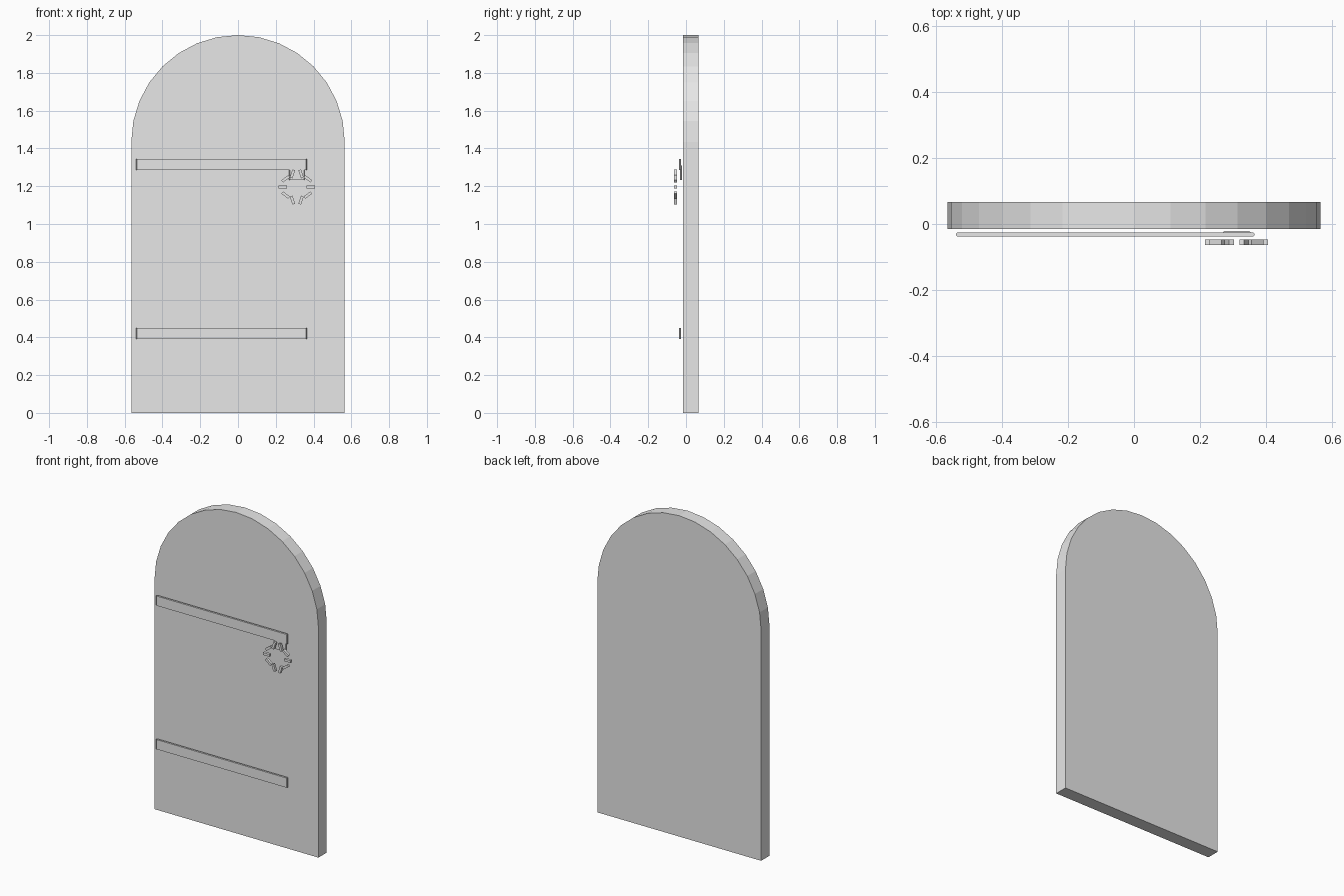
import bpy
import bmesh
from math import cos, sin, pi
from mathutils import Matrix

if "Cube" in bpy.data.objects:
    bpy.data.objects.remove(bpy.data.objects["Cube"], do_unlink=True)

# One plain grey for everything
GREY = (0.8, 0.8, 0.8, 1)
grey = bpy.data.materials.new("light_grey")
grey.use_nodes = True
grey.diffuse_color = GREY
grey.node_tree.nodes["Principled BSDF"].inputs["Base Color"].default_value = GREY


def finish(bm, name):
    bmesh.ops.recalc_face_normals(bm, faces=bm.faces)
    mesh = bpy.data.meshes.new(name)
    bm.to_mesh(mesh)
    bm.free()
    mesh.materials.append(grey)
    obj = bpy.data.objects.new(name, mesh)
    bpy.context.collection.objects.link(obj)
    return obj


def prism(name, outline, axis, start, end):
    """Extrude a 2D outline along y (outline in xz) or z (outline in xy)."""
    bm = bmesh.new()
    place = (lambda a, b: (a, start, b)) if axis == "y" else (lambda a, b: (a, b, start))
    face = bm.faces.new([bm.verts.new(place(a, b)) for a, b in outline])
    moved = bmesh.ops.extrude_face_region(bm, geom=[face])["geom"]
    step = end - start
    offset = (0, step, 0) if axis == "y" else (0, 0, step)
    verts = [g for g in moved if isinstance(g, bmesh.types.BMVert)]
    bmesh.ops.translate(bm, verts=verts, vec=offset)
    return finish(bm, name)


def chamfered(x0, x1, y0, y1, c):
    return [(x0 + c, y0), (x1 - c, y0), (x1, y0 + c), (x1, y1 - c),
            (x1 - c, y1), (x0 + c, y1), (x0, y1 - c), (x0, y0 + c)]


# Door panel with a half-round head
HALF, SEGMENTS = 0.565, 16
arch = [(HALF * cos(pi * i / SEGMENTS), 2 - HALF + HALF * sin(pi * i / SEGMENTS))
        for i in range(SEGMENTS + 1)]
prism("door_panel", [(-HALF, 0), (HALF, 0)] + arch, "y", -0.015, 0.067)

# Hinge straps
strap = chamfered(-0.54, 0.365, -0.038, -0.026, 0.004)
for name, z in (("lower_strap", 0.39), ("upper_strap", 1.285)):
    prism(name, strap, "z", z, z + 0.06)

# Handle plate, partly behind the upper strap
plate = chamfered(0.27, 0.353, -0.033, -0.021, 0.004)
prism("handle_plate", plate, "z", 1.232, 1.31)

# Handle ring of ten separate bars, each tilted against its place in the ring
bm = bmesh.new()
COUNT, RADIUS = 10, 0.073
for i in range(COUNT):
    a = 2 * pi * i / COUNT
    place = Matrix.Translation((0.311 + RADIUS * cos(a), -0.055, 1.196 + RADIUS * sin(a)))
    size = Matrix.Diagonal((0.045, 0.016, 0.015, 1))
    bmesh.ops.create_cube(bm, size=1, matrix=place @ Matrix.Rotation(a, 4, "Y") @ size)
finish(bm, "handle_ring")
